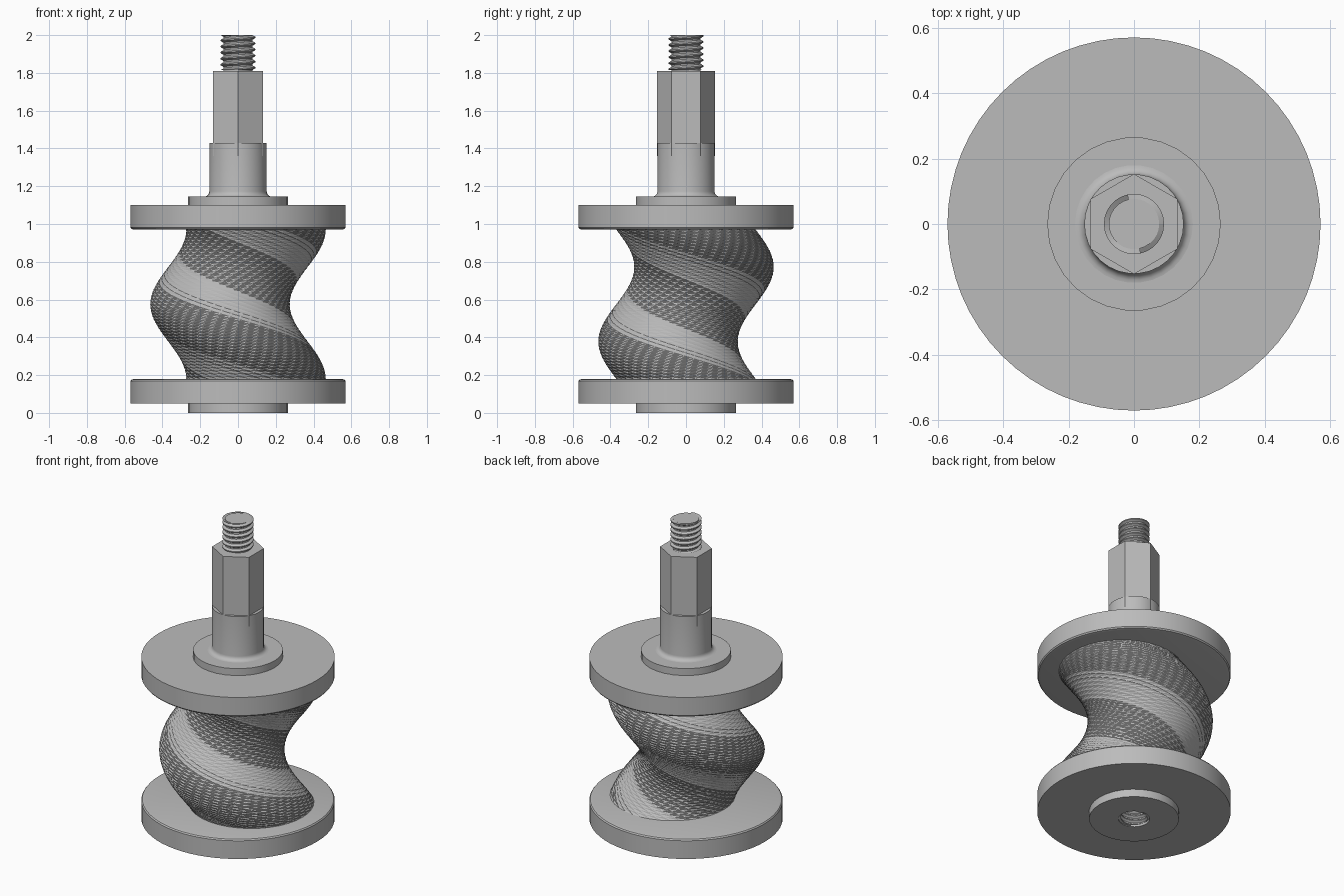
import bpy
import math
from math import pi, cos, sin

if "Cube" in bpy.data.objects:
    bpy.data.objects.remove(bpy.data.objects["Cube"], do_unlink=True)

grey = bpy.data.materials.new("plain grey")
grey.use_nodes = True
COLOUR = (0.5, 0.5, 0.5, 1)
grey.diffuse_color = COLOUR
grey.node_tree.nodes["Principled BSDF"].inputs["Base Color"].default_value = COLOUR


def add_object(name, verts, faces):
    mesh = bpy.data.meshes.new(name)
    mesh.from_pydata(verts, [], faces)
    mesh.validate()
    mesh.materials.append(grey)
    obj = bpy.data.objects.new(name, mesh)
    bpy.context.collection.objects.link(obj)
    bpy.ops.object.select_all(action='DESELECT')
    obj.select_set(True)
    bpy.context.view_layer.objects.active = obj
    bpy.ops.object.shade_smooth_by_angle(angle=math.radians(30))
    return obj


def lathe(name, profile, sides, turn=0.0):
    """Spin (radius, height) points, listed from bottom to top along the outside."""
    verts, faces, rings = [], [], []
    for r, z in profile:
        start = len(verts)
        if r == 0:
            verts.append((0, 0, z))
            rings.append([start] * sides)
        else:
            for j in range(sides):
                a = turn + 2 * pi * j / sides
                verts.append((r * cos(a), r * sin(a), z))
            rings.append(list(range(start, start + sides)))
    for low, high in zip(rings, rings[1:]):
        for j in range(sides):
            k = (j + 1) % sides
            quad = [low[j], low[k], high[k], high[j]]
            faces.append(list(dict.fromkeys(quad)))
    return add_object(name, verts, faces)


def thread(name, z0, z1, pitch, tooth, sides=28, inward=False):
    """Helical tooth surface; tooth lists (fraction of pitch, radius)."""
    turns = math.ceil((z1 - z0) / pitch) + 1
    rows = [(pitch * (t + f), r) for t in range(-1, turns) for f, r in tooth]
    verts, faces = [], []
    for lift, r in rows:
        for j in range(sides + 1):
            a = 2 * pi * j / sides
            z = z0 + lift + pitch * j / sides
            verts.append((r * cos(a), r * sin(a), min(max(z, z0), z1)))
    n = sides + 1
    for i in range(len(rows) - 1):
        for j in range(sides):
            quad = [i * n + j, i * n + j + 1, (i + 1) * n + j + 1, (i + 1) * n + j]
            heights = [verts[v][2] for v in quad]
            if max(heights) - min(heights) > 1e-6:
                faces.append(quad[::-1] if inward else quad)
    return add_object(name, verts, faces)


def twisted_rotor(name, z0, z1, radius, offset, sides, slices):
    """Off-centre disc swept upwards through one clockwise turn."""
    verts, faces = [], []
    for i in range(slices + 1):
        t = -2 * pi * i / slices
        for j in range(sides):
            a = t + 2 * pi * j / sides
            verts.append((offset * cos(t) + radius * cos(a),
                          offset * sin(t) + radius * sin(a),
                          z0 + (z1 - z0) * i / slices))
    for i in range(slices):
        for j in range(sides):
            k = (j + 1) % sides
            a, b = i * sides + j, i * sides + k
            c, d = b + sides, a + sides
            faces += [(a, b, d), (b, c, d)]
    faces.append(list(range(sides))[::-1])
    faces.append([slices * sides + j for j in range(sides)])
    return add_object(name, verts, faces)


# Lower end: boss with a threaded socket, and flange
lathe("lower_boss", [(0, 0.2), (0.092, 0.2), (0.092, 0), (0.265, 0), (0.265, 0.055)], 30)
thread("socket_thread", 0.004, 0.195, 0.032,
       [(0, 0.091), (0.3, 0.078), (0.5, 0.078), (0.8, 0.091)], inward=True)
lathe("lower_flange", [(0.1, 0.05), (0.57, 0.05), (0.57, 0.168),
                       (0.564, 0.176), (0.55, 0.18), (0, 0.18)], 64)

# Eccentric helical rotor
twisted_rotor("rotor", 0.18, 0.97, 0.37, 0.095, 38, 50)

# Upper end: flange, boss and shaft with a fillet at its foot
lathe("upper_flange", [(0, 0.97), (0.55, 0.97), (0.564, 0.974),
                       (0.57, 0.982), (0.57, 1.1), (0, 1.1)], 64)
lathe("upper_boss", [(0.265, 1.09), (0.265, 1.145), (0, 1.145)], 30)
fillet = [(0.18 - 0.028 * sin(a), 1.173 - 0.028 * cos(a))
          for a in (pi / 2 * i / 5 for i in range(6))]
lathe("shaft", fillet + [(0.152, 1.43), (0, 1.43)], 30)

# Hexagonal wrench section, corners towards front and back
lathe("hex_section", [(0, 1.36), (0.153, 1.36), (0.153, 1.81), (0, 1.81)], 6, pi / 2)

# Threaded stud
lathe("stud_core", [(0.077, 1.80), (0.077, 2.0), (0, 2.0)], 28)
thread("stud_thread", 1.815, 2.0, 0.032,
       [(0, 0.076), (0.3, 0.092), (0.5, 0.092), (0.8, 0.076)])
